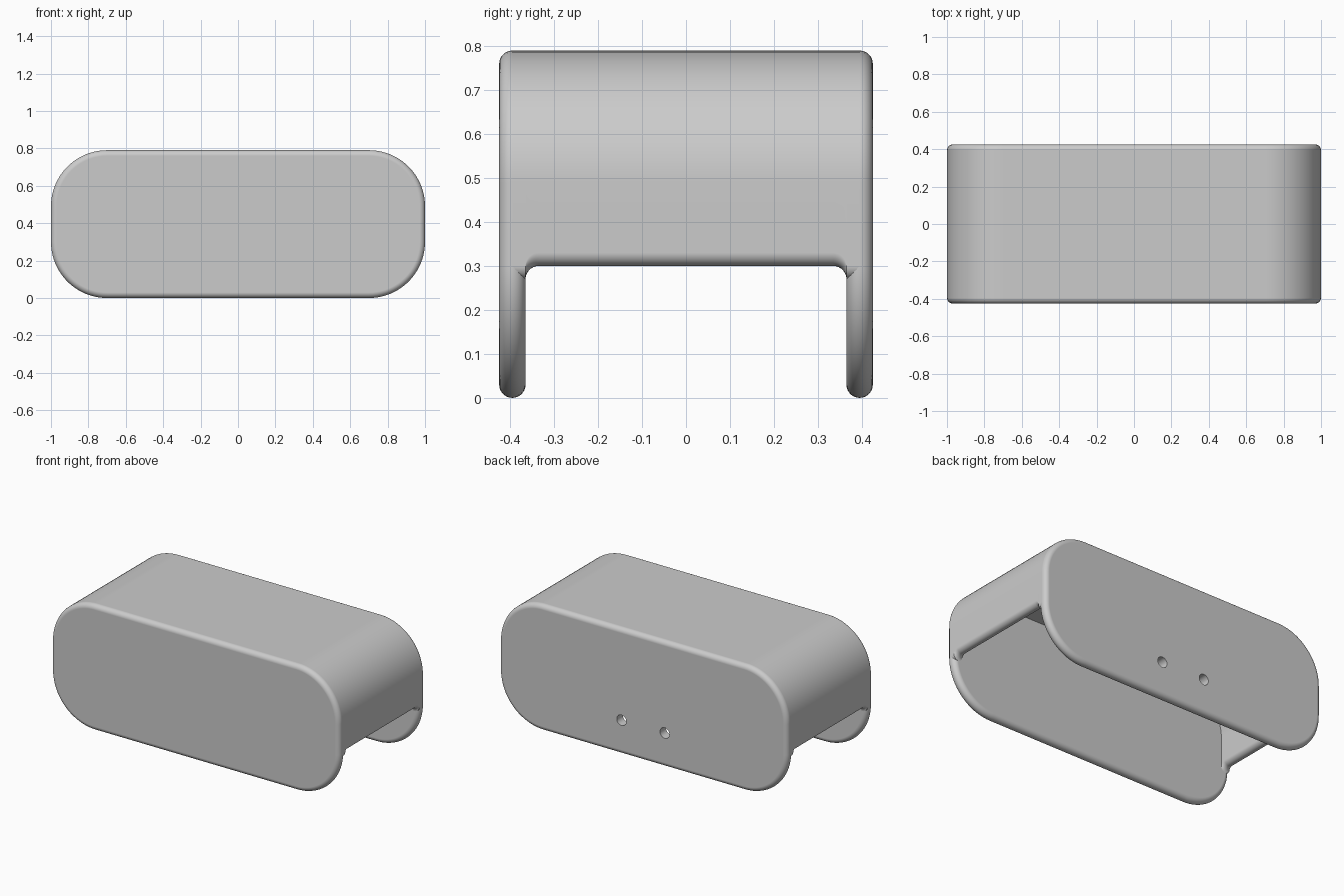
import bpy, bmesh, math
from mathutils import Matrix

if "Cube" in bpy.data.objects:
    bpy.data.objects.remove(bpy.data.objects["Cube"], do_unlink=True)

HEIGHT, DEPTH = 0.79, 0.85
WALL = 0.06             # wall thickness
R = WALL / 2            # rounding of every edge
CORNER = 0.30           # corner radius of the outline
OPEN_Z = 0.30           # lower edge of the end walls
RIM_Y = DEPTH / 2 - R   # centre line of the plates

grey = bpy.data.materials.new("plain grey")
grey.use_nodes = True
grey.diffuse_color = (0.6, 0.6, 0.6, 1)
grey.node_tree.nodes["Principled BSDF"].inputs["Base Color"].default_value = (0.6, 0.6, 0.6, 1)


def arc(cx, cz, r, start, end, n):
    """Points on an arc in the XZ plane, angles in degrees."""
    angles = [math.radians(start + (end - start) * i / n) for i in range(n + 1)]
    return [(cx + r * math.cos(a), cz + r * math.sin(a)) for a in angles]


def loft(name, sections):
    """Skin a list of (y, outline) sections and cap both ends."""
    bm = bmesh.new()
    rings = [[bm.verts.new((x, y, z)) for x, z in pts] for y, pts in sections]
    n = len(rings[0])
    for a, b in zip(rings, rings[1:]):
        for i in range(n):
            j = (i + 1) % n
            bm.faces.new((a[i], a[j], b[j], b[i]))
    bm.faces.new(rings[0])
    bm.faces.new(rings[-1])
    bmesh.ops.recalc_face_normals(bm, faces=bm.faces)
    mesh = bpy.data.meshes.new(name)
    bm.to_mesh(mesh)
    bm.free()
    mesh.materials.append(grey)
    obj = bpy.data.objects.new(name, mesh)
    bpy.context.collection.objects.link(obj)
    return obj


def select(obj):
    bpy.ops.object.select_all(action="DESELECT")
    obj.select_set(True)
    bpy.context.view_layer.objects.active = obj


def finish(obj):
    select(obj)
    bpy.ops.object.shade_smooth_by_angle(angle=math.radians(35))
    mod = obj.modifiers.new("even shading", "WEIGHTED_NORMAL")
    mod.keep_sharp = True


def rounded_outline(inset):
    cx, r = 1 - CORNER, CORNER - inset
    low, high = CORNER, HEIGHT - CORNER
    return (arc(cx, low, r, -90, 0, 20) + arc(cx, high, r, 0, 90, 20)
            + arc(-cx, high, r, 90, 180, 20) + arc(-cx, low, r, 180, 270, 20))


def plate(name, y):
    """Flat plate whose rim is a full half round."""
    steps = [math.pi * i / 16 for i in range(17)]
    return loft(name, [(y - R * math.cos(t), rounded_outline(R * (1 - math.sin(t))))
                       for t in steps])


def arch_outline(drop):
    """Wall section over the top, with half round lower ends."""
    cx, cz, foot = 1 - CORNER, HEIGHT - CORNER, OPEN_Z + R - drop
    return (arc(cx, cz, CORNER, 0, 90, 20) + arc(-cx, cz, CORNER, 90, 180, 20)
            + arc(-1 + R, foot, R, 180, 360, 12)
            + arc(-cx, cz, CORNER - WALL, 180, 90, 20)
            + arc(cx, cz, CORNER - WALL, 90, 0, 20)
            + arc(1 - R, foot, R, 180, 360, 12))


# Front and back plates
front_plate = plate("front_plate", -RIM_Y)
back_plate = plate("back_plate", RIM_Y)

# Two screw holes through the back plate
for x in (-0.15, 0.15):
    bm = bmesh.new()
    bmesh.ops.create_cone(bm, cap_ends=True, segments=32, radius1=0.033, radius2=0.033,
                          depth=0.2, matrix=Matrix.Translation((x, RIM_Y, 0.215))
                          @ Matrix.Rotation(math.pi / 2, 4, "X"))
    mesh = bpy.data.meshes.new("hole_cutter")
    bm.to_mesh(mesh)
    bm.free()
    mesh.materials.append(grey)
    cutter = bpy.data.objects.new("hole_cutter", mesh)
    cutter.hide_render = True
    bpy.context.collection.objects.link(cutter)
    select(back_plate)
    mod = back_plate.modifiers.new("hole", "BOOLEAN")
    mod.operation, mod.solver, mod.object = "DIFFERENCE", "EXACT", cutter
    bpy.ops.object.modifier_apply(modifier=mod.name)
    bpy.data.objects.remove(cutter, do_unlink=True)

# Top and end walls, with a small fillet where the lower ends meet the plates
inner = RIM_Y - R
half = [(inner - R + R * math.sin(t), R * (1 - math.cos(t)))
        for t in [math.pi / 2 * i / 8 for i in range(9)]] + [(RIM_Y, R)]
sections = [(-y, d) for y, d in reversed(half)] + half
shell = loft("top_and_end_walls", [(y, arch_outline(d)) for y, d in sections])

for part in (front_plate, back_plate, shell):
    finish(part)
